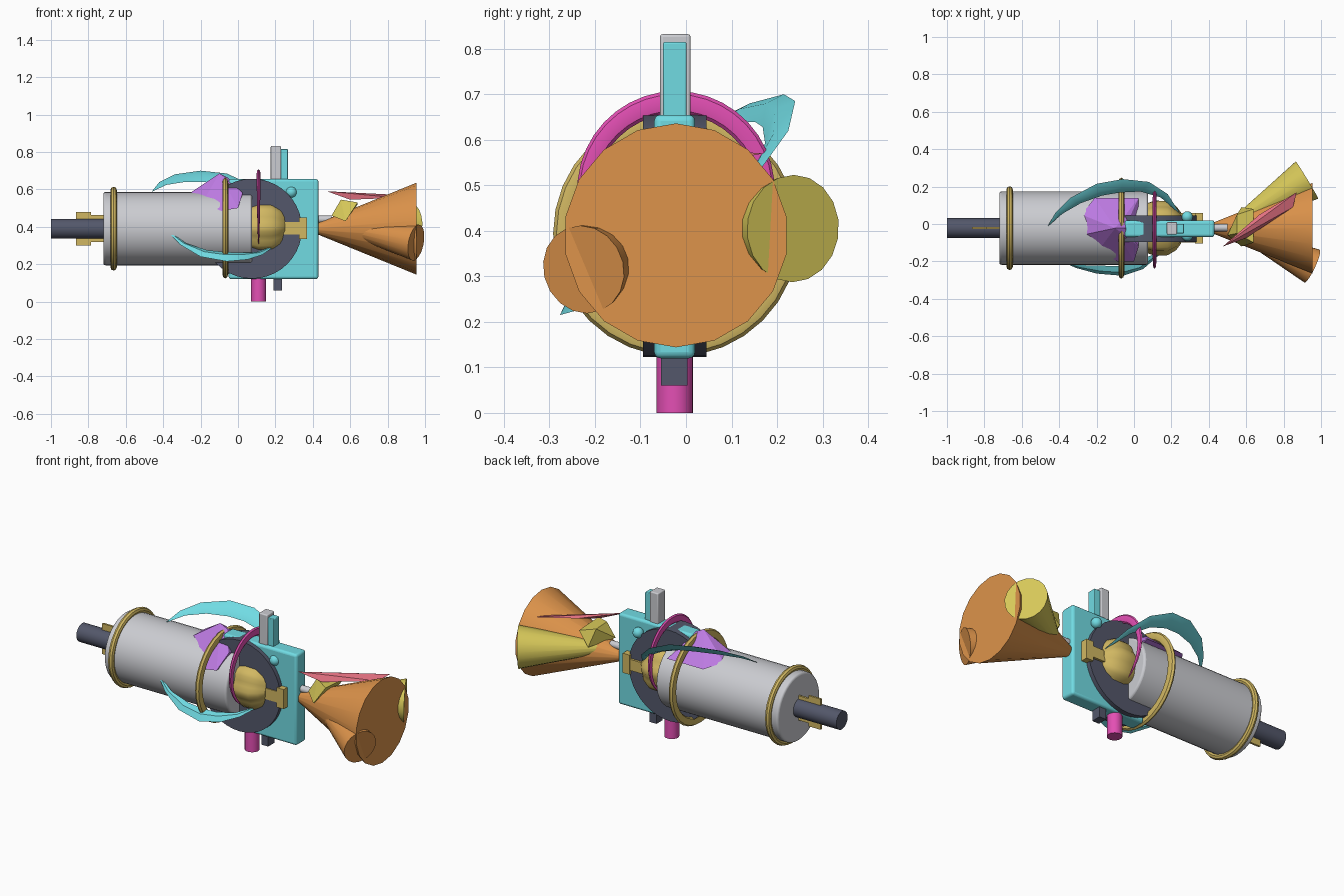
import bpy, bmesh, math
from mathutils import Vector, Matrix

if "Cube" in bpy.data.objects:
    bpy.data.objects.remove(bpy.data.objects["Cube"], do_unlink=True)

CY, CZ = -0.022, 0.39   # main axis runs along x through here


def material(name, r, g, b):
    col = [(c / 255) ** 2.2 for c in (r, g, b)] + [1]
    m = bpy.data.materials.new(name)
    m.use_nodes = True
    m.diffuse_color = col
    m.node_tree.nodes["Principled BSDF"].inputs["Base Color"].default_value = col
    return m


TURQ = material("turquoise", 112, 218, 226)
GRAY = material("light gray", 202, 203, 208)
SLATE = material("slate", 84, 88, 106)
GOLD = material("gold", 208, 182, 98)
YELLOW = material("yellow", 214, 199, 90)
ORANGE = material("orange", 220, 146, 76)
MAGENTA = material("magenta", 226, 80, 178)
PURPLE = material("purple", 188, 122, 226)
PINK = material("coral pink", 226, 112, 128)


def make(name, bm, mat, smooth=True, bevel=0):
    bmesh.ops.recalc_face_normals(bm, faces=bm.faces)
    me = bpy.data.meshes.new(name)
    bm.to_mesh(me)
    bm.free()
    ob = bpy.data.objects.new(name, me)
    bpy.context.collection.objects.link(ob)
    me.materials.append(mat)
    if bevel:
        mod = ob.modifiers.new("Bevel", "BEVEL")
        mod.width, mod.segments = bevel, 3
    if smooth:
        bpy.ops.object.select_all(action="DESELECT")
        ob.select_set(True)
        bpy.context.view_layer.objects.active = ob
        bpy.ops.object.shade_smooth_by_angle(angle=math.radians(35))
    return ob


def box(name, lo, hi, mat, bevel=0):
    lo, hi = Vector(lo), Vector(hi)
    bm = bmesh.new()
    bmesh.ops.create_cube(bm, size=1, matrix=Matrix.Translation((lo + hi) / 2)
                          @ Matrix.Diagonal((*(hi - lo), 1)))
    return make(name, bm, mat, bool(bevel), bevel)


def cone(name, a, b, ra, rb, mat, n=32, bevel=0, smooth=True):
    a, b = Vector(a), Vector(b)
    d = b - a
    bm = bmesh.new()
    mtx = Matrix.Translation((a + b) / 2) @ d.to_track_quat("Z", "Y").to_matrix().to_4x4()
    bmesh.ops.create_cone(bm, cap_ends=True, segments=n, radius1=ra, radius2=rb,
                          depth=d.length, matrix=mtx)
    return make(name, bm, mat, smooth, bevel)


def hull(name, pts, mat):
    bm = bmesh.new()
    for p in pts:
        bm.verts.new(p)
    bmesh.ops.convex_hull(bm, input=bm.verts)
    return make(name, bm, mat, False)


def sweep(name, sections, mat, closed=False):
    """Skin a list of equal rings of points."""
    bm = bmesh.new()
    rings = [[bm.verts.new(p) for p in s] for s in sections]
    n = len(rings[0])
    for i in range(len(rings) - (not closed)):
        r, q = rings[i], rings[(i + 1) % len(rings)]
        for j in range(n):
            bm.faces.new((r[j], r[(j + 1) % n], q[(j + 1) % n], q[j]))
    if not closed:
        bm.faces.new(rings[0])
        bm.faces.new(rings[-1])
    return make(name, bm, mat)


def hoop(name, x, zc, radius, wide, thick, mat, span=2 * math.pi, steps=32):
    """Ring around the x axis; a partial span tapers to points."""
    closed = span > 6.2
    secs = []
    for i in range(steps + (not closed)):
        t = i / steps
        a = math.pi / 2 + (t - 0.5) * span
        f = 1 if closed else max(0.04, math.sin(math.pi * t) ** 0.6)
        sec = []
        for k in range(8):
            u = math.tau * k / 8
            r = radius - wide * f + wide * f * math.cos(u)
            sec.append((x + thick * f * math.sin(u),
                        CY + r * math.cos(a), zc + r * math.sin(a)))
        secs.append(sec)
    return sweep(name, secs, mat, closed)


def crescent(name, path, width, thick, mat):
    """Flat curved blade with pointed ends, widening toward its chord."""
    path = [Vector(p) for p in path]
    mid = (path[0] + path[-1]) / 2
    top = path[len(path) // 2]
    normal = (path[-1] - path[0]).cross(top - mid).normalized()
    secs = []
    m = len(path) - 1
    for i, p in enumerate(path):
        f = max(0.03, math.sin(math.pi * i / m))
        inner = p + (mid - p).normalized() * width * f
        c = (p + inner) / 2
        h = normal * thick * f
        secs.append([p, c + h, inner, c - h])
    return sweep(name, secs, mat)


# Main barrel, drive shaft and hoops
cone("drive_shaft", (-1, CY, CZ), (-0.6, CY, CZ), 0.053, 0.053, SLATE)
cone("barrel", (-0.72, CY, CZ), (0.075, CY, CZ), 0.196, 0.196, GRAY, 40, 0.012)
hoop("rear_hoop", -0.665, CZ, 0.224, 0.017, 0.017, GOLD)
hoop("front_hoop", -0.068, CZ + 0.004, 0.27, 0.025, 0.016, GOLD)
hoop("crest_hoop", 0.11, CZ + 0.1, 0.217, 0.025, 0.011, MAGENTA, math.radians(300))

# Thin fins on the shaft
box("shaft_fin_outer", (-0.865, CY - 0.006, 0.3), (-0.785, CY + 0.006, 0.48), GOLD)
box("shaft_fin_inner", (-0.79, CY - 0.006, 0.318), (-0.7, CY + 0.006, 0.462), GOLD)

# Mounting plate with the round housing
box("mounting_plate", (-0.05, -0.07, 0.12), (0.43, 0.02, 0.655), TURQ, 0.014)
cone("round_housing", (0.075, -0.095, CZ), (0.075, 0.045, CZ), 0.267, 0.267, SLATE, 40)
for side, y in (("front", -0.07), ("back", 0.03)):
    bm = bmesh.new()
    bmesh.ops.create_uvsphere(bm, u_segments=16, v_segments=10, radius=0.03,
                              matrix=Matrix.Translation((0.285, y + 0.008, 0.585)))
    make(side + "_button", bm, TURQ)

# Toothed hub and its flanged bracket
secs = []
for x, r in ((0.06, 0.13), (0.11, 0.147), (0.18, 0.145), (0.225, 0.118), (0.25, 0.085)):
    ring = []
    for k in range(32):
        a, rr = math.tau * k / 32, r * (1 if k % 4 < 2 else 0.93)
        ring.append((x, CY + rr * math.cos(a), CZ + 0.012 + rr * math.sin(a)))
    secs.append(ring)
sweep("toothed_hub", secs, GOLD)
box("bracket_neck", (0.23, -0.1, 0.36), (0.34, 0.058, 0.425), GOLD)
box("bracket_flange", (0.325, -0.104, 0.335), (0.37, 0.06, 0.45), GOLD)

# Posts above and below the plate
box("top_post", (0.175, -0.057, 0.6), (0.23, 0.01, 0.832), GRAY, 0.006)
box("top_post_guard", (0.228, -0.05, 0.6), (0.267, 0.001, 0.815), TURQ, 0.004)
cone("bottom_peg", (0.11, -0.025, 0), (0.11, -0.025, 0.2), 0.04, 0.04, MAGENTA)
box("bottom_block", (0.19, -0.055, 0.06), (0.235, 0.003, 0.2), SLATE)

# Curved blades around the barrel
crescent("upper_blade", [(-0.46, -0.01, 0.59), (-0.42, 0.06, 0.64), (-0.34, 0.14, 0.68),
                         (-0.2, 0.215, 0.70), (-0.06, 0.24, 0.685), (0.08, 0.225, 0.62),
                         (0.18, 0.16, 0.53), (0.25, 0.05, 0.43)], 0.095, 0.014, TURQ)
crescent("lower_blade", [(-0.39, -0.2, 0.39), (-0.31, -0.235, 0.305), (-0.2, -0.265, 0.24),
                         (-0.06, -0.277, 0.215), (0.05, -0.24, 0.225), (0.13, -0.17, 0.25),
                         (0.2, -0.08, 0.3)], 0.075, 0.014, TURQ)

# Faceted saddle over the barrel
hull("saddle", [(-0.1, CY, 0.685), (-0.28, 0.05, 0.565), (-0.28, -0.06, 0.565),
                (-0.21, 0.14, 0.54), (-0.19, -0.14, 0.53), (-0.09, -0.2, 0.485),
                (0, -0.2, 0.5), (0.025, -0.12, 0.58), (0.025, 0.14, 0.54),
                (-0.05, CY, 0.66)], PURPLE)

# Flared horn cluster
cone("horn_pin", (0.4, -0.02, 0.44), (0.5, -0.02, 0.44), 0.02, 0.02, GRAY, 16)
cone("main_horn", (0.4, CY, CZ), (0.955, CY, CZ), 0.02, 0.246, ORANGE, 18)
cone("side_horn", (0.47, 0.0, 0.41), (0.952, -0.225, 0.315), 0.01, 0.098, ORANGE, 18)
cone("yellow_horn", (0.47, -0.04, 0.42), (0.925, 0.235, 0.405), 0.015, 0.118, YELLOW, 18)
hull("yellow_shard", [(0.5, -0.06, 0.46), (0.55, -0.05, 0.545), (0.64, -0.1, 0.53),
                      (0.575, -0.12, 0.43), (0.55, 0.05, 0.54), (0.64, 0.08, 0.52),
                      (0.575, 0.09, 0.44)], YELLOW)
hull("coral_blade", [(0.475, -0.12, 0.59), (0.6, -0.075, 0.545), (0.85, 0.09, 0.555),
                     (0.87, 0.17, 0.57), (0.67, 0.05, 0.57), (0.64, -0.02, 0.55)], PINK)
